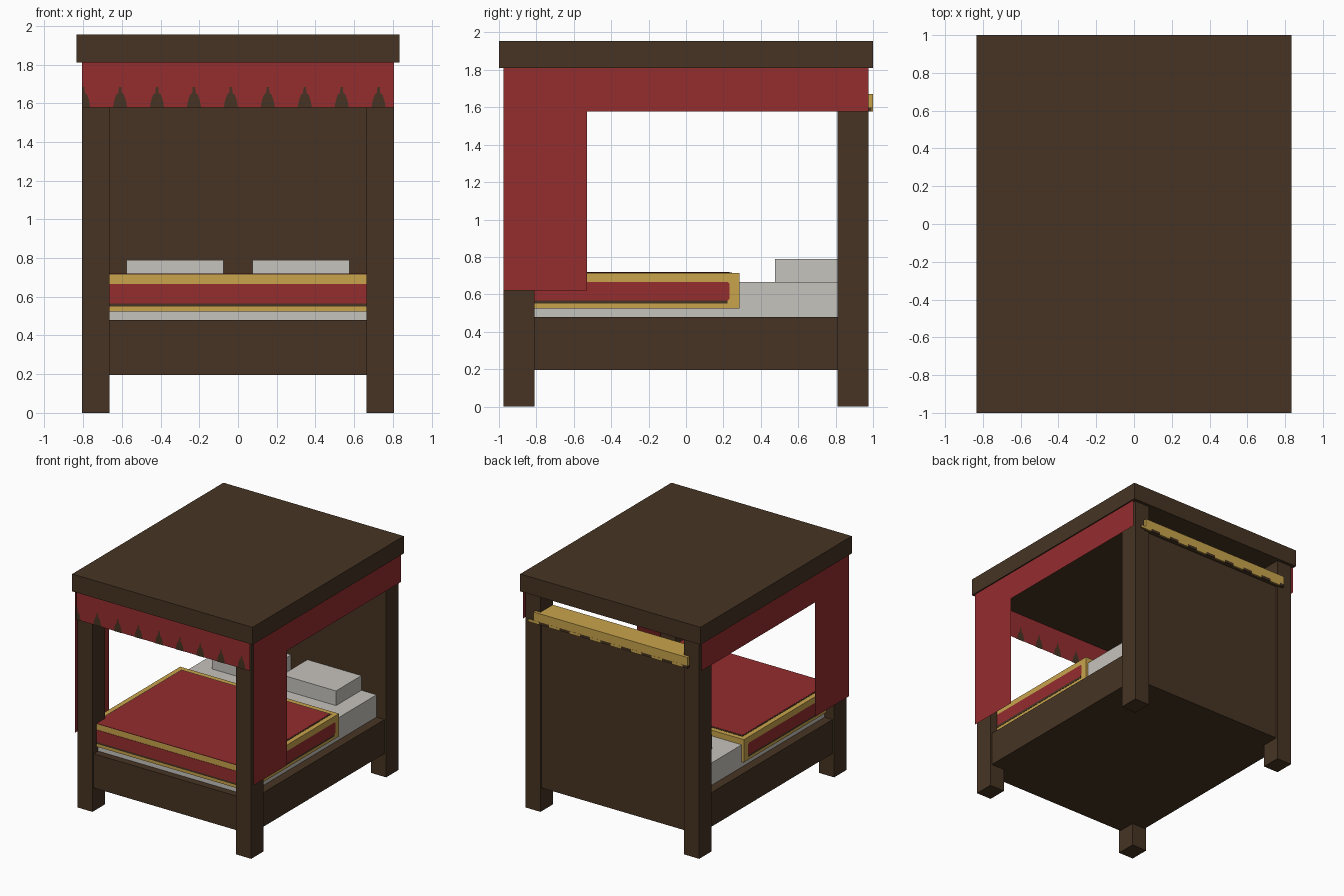
import bpy, bmesh

if "Cube" in bpy.data.objects:
    bpy.data.objects.remove(bpy.data.objects["Cube"])


def srgb(r, g, b):
    def lin(c):
        c /= 255
        return c / 12.92 if c <= 0.04045 else ((c + 0.055) / 1.055) ** 2.4
    return (lin(r), lin(g), lin(b), 1)


def material(name, rgb):
    m = bpy.data.materials.new(name)
    m.diffuse_color = srgb(*rgb)
    m.use_nodes = True
    m.node_tree.nodes["Principled BSDF"].inputs["Base Color"].default_value = m.diffuse_color
    return m


WOOD = material("dark_wood", (70, 52, 35))
RED = material("red_cloth", (149, 45, 47))
GOLD = material("gold_trim", (200, 164, 76))
LINEN = material("grey_linen", (198, 195, 189))


def finish(name, bm, *mats):
    me = bpy.data.meshes.new(name)
    bm.to_mesh(me)
    bm.free()
    for m in mats:
        me.materials.append(m)
    ob = bpy.data.objects.new(name, me)
    bpy.context.collection.objects.link(ob)
    return ob


def box(name, x, y, z, mat):
    """Box from (min, max) ranges."""
    bm = bmesh.new()
    bmesh.ops.create_cube(bm, size=1)
    for v in bm.verts:
        for i, (lo, hi) in enumerate((x, y, z)):
            v.co[i] = hi if v.co[i] > 0 else lo
    return finish(name, bm, mat)


def sheet(name, points, mat):
    """Single flat polygon."""
    bm = bmesh.new()
    bm.faces.new([bm.verts.new(p) for p in points])
    return finish(name, bm, mat)


# Wooden frame: canopy roof, base, headboard and four posts
box("canopy_roof", (-.835, .835), (-1, 1), (1.81, 1.955), WOOD)
box("bed_base", (-.79, .79), (-.96, .96), (.195, .48), WOOD)
box("headboard", (-.79, .79), (.81, .96), (.195, 1.578), WOOD)
for sx, side in ((-1, "left"), (1, "right")):
    xs = sorted((sx * .665, sx * .805))
    box("front_post_" + side, xs, (-.975, -.81), (0, 1.81), WOOD)
    box("back_post_" + side, xs, (.81, .975), (0, 1.81), WOOD)

# Gold headboard rail with a dark ragged lower edge
box("headboard_rail", (-.714, .714), (.81, 1), (1.6, 1.67), GOLD)
box("rail_underside", (-.714, .714), (.81, 1), (1.578, 1.6), WOOD)
for i in range(8):
    c = -.62 + i * .19
    box("rail_tooth", (c - .05, c + .05), (.99, 1.001), (1.577, 1.6), GOLD)

# Side curtains: long valance with a hanging drop at the front
for sx, side in ((-1, "left"), (1, "right")):
    outline = [(-.975, .62), (-.53, .62), (-.53, 1.577), (.975, 1.577),
               (.975, 1.81), (-.975, 1.81)]
    sheet("side_curtain_" + side, [(sx * .825, y, z) for y, z in outline], RED)

# Front valance, with dark tapered notches on both sides of the cloth
VY = -.988
sheet("front_valance", [(-.805, VY, 1.577), (.805, VY, 1.577),
                        (.805, VY, 1.81), (-.805, VY, 1.81)], RED)
NOTCH = [(.037, 1.577), (.03, 1.615), (.02, 1.645), (.009, 1.652), (.006, 1.685)]
for i in range(9):
    c = -.8 + i * .1908
    ring = [(c + w, z) for w, z in NOTCH] + [(c - w, z) for w, z in reversed(NOTCH)]
    for off in (-.003, .003):
        sheet("valance_notch", [(max(x, -.805), VY + off, z) for x, z in ring], WOOD)

# Mattress and two pillows
box("mattress", (-.715, .715), (-.9, .81), (.48, .667), LINEN)
for sx, side in ((-1, "left"), (1, "right")):
    box("pillow_" + side, sorted((sx * .075, sx * .575)), (.475, .81), (.667, .79), LINEN)

# Blanket: gold body with dark lining and red panels
box("blanket", (-.735, .735), (-.92, .285), (.525, .715), GOLD)
box("blanket_top_line", (-.695, .695), (-.92, .245), (.71, .717), WOOD)
box("blanket_top_panel", (-.685, .685), (-.92, .232), (.712, .719), RED)
box("blanket_front_line", (-.735, .735), (-.922, -.915), (.55, .565), WOOD)
box("blanket_front_panel", (-.735, .735), (-.923, -.915), (.565, .667), RED)
for sx, side in ((-1, "left"), (1, "right")):
    box("blanket_side_line_" + side, sorted((sx * .73, sx * .737)), (-.92, .222), (.55, .6), WOOD)
    red = [(-.92, .567), (.222, .567), (.233, .578), (.233, .656), (.222, .667), (-.92, .667)]
    sheet("blanket_side_panel_" + side, [(sx * .739, y, z) for y, z in red], RED)
